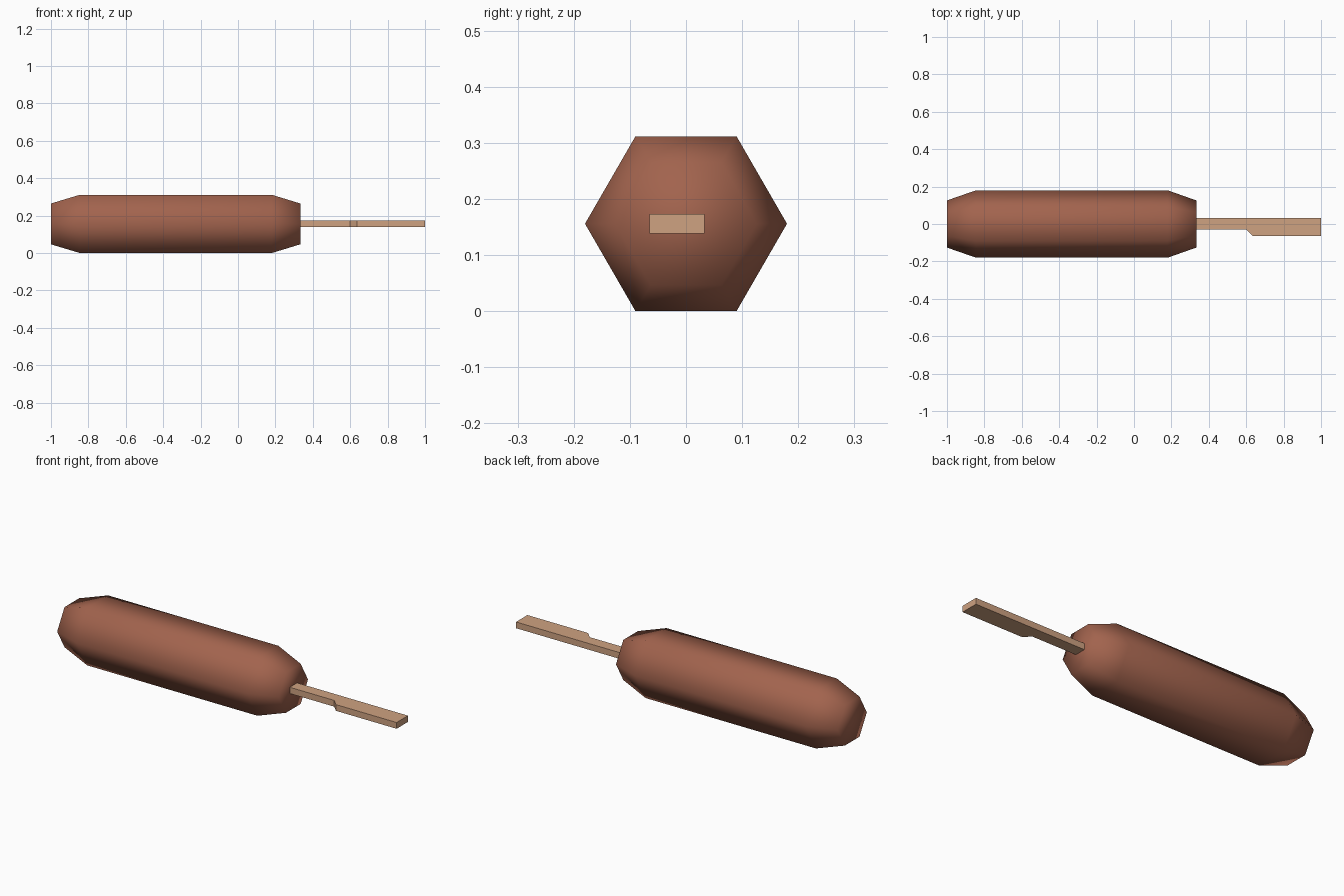
import bpy, bmesh, math

if "Cube" in bpy.data.objects:
    bpy.data.objects.remove(bpy.data.objects["Cube"])

CZ = 0.156  # height of the long axis


def material(name, rgb):
    m = bpy.data.materials.new(name)
    m.diffuse_color = (*rgb, 1)
    m.use_nodes = True
    m.node_tree.nodes["Principled BSDF"].inputs["Base Color"].default_value = m.diffuse_color
    return m


def make_object(name, bm, mat, smooth):
    bmesh.ops.recalc_face_normals(bm, faces=bm.faces)
    me = bpy.data.meshes.new(name)
    for f in bm.faces:
        f.smooth = smooth
    bm.to_mesh(me)
    bm.free()
    me.materials.append(mat)
    ob = bpy.data.objects.new(name, me)
    bpy.context.collection.objects.link(ob)
    return ob


brown = material("fried brown", (0.36, 0.125, 0.075))
wood = material("light wood", (0.62, 0.36, 0.22))

# Battered body: hexagonal rings along x with tapered, capped ends
bm = bmesh.new()
rings = []
for x, r in [(-1, 0.126), (-0.845, 0.18), (0.18, 0.18), (0.333, 0.126)]:
    rings.append([bm.verts.new((x, r * math.cos(k * math.pi / 3),
                                CZ + r * math.sin(k * math.pi / 3)))
                  for k in range(6)])
for a, b in zip(rings, rings[1:]):
    for k in range(6):
        j = (k + 1) % 6
        bm.faces.new((a[k], a[j], b[j], b[k]))
bm.faces.new(rings[0])
bm.faces.new(rings[-1])
make_object("battered_body", bm, brown, True)

# Stick: flat outline with a wider grip, extruded upwards
bm = bmesh.new()
outline = [(0.333, 0.033), (0.333, -0.03), (0.6, -0.03), (0.635, -0.065),
           (1, -0.065), (1, 0.033)]
face = bm.faces.new([bm.verts.new((x, y, CZ - 0.017)) for x, y in outline])
ext = bmesh.ops.extrude_face_region(bm, geom=[face])
bmesh.ops.translate(bm, vec=(0, 0, 0.034),
                    verts=[v for v in ext["geom"] if isinstance(v, bmesh.types.BMVert)])
make_object("stick", bm, wood, False)
